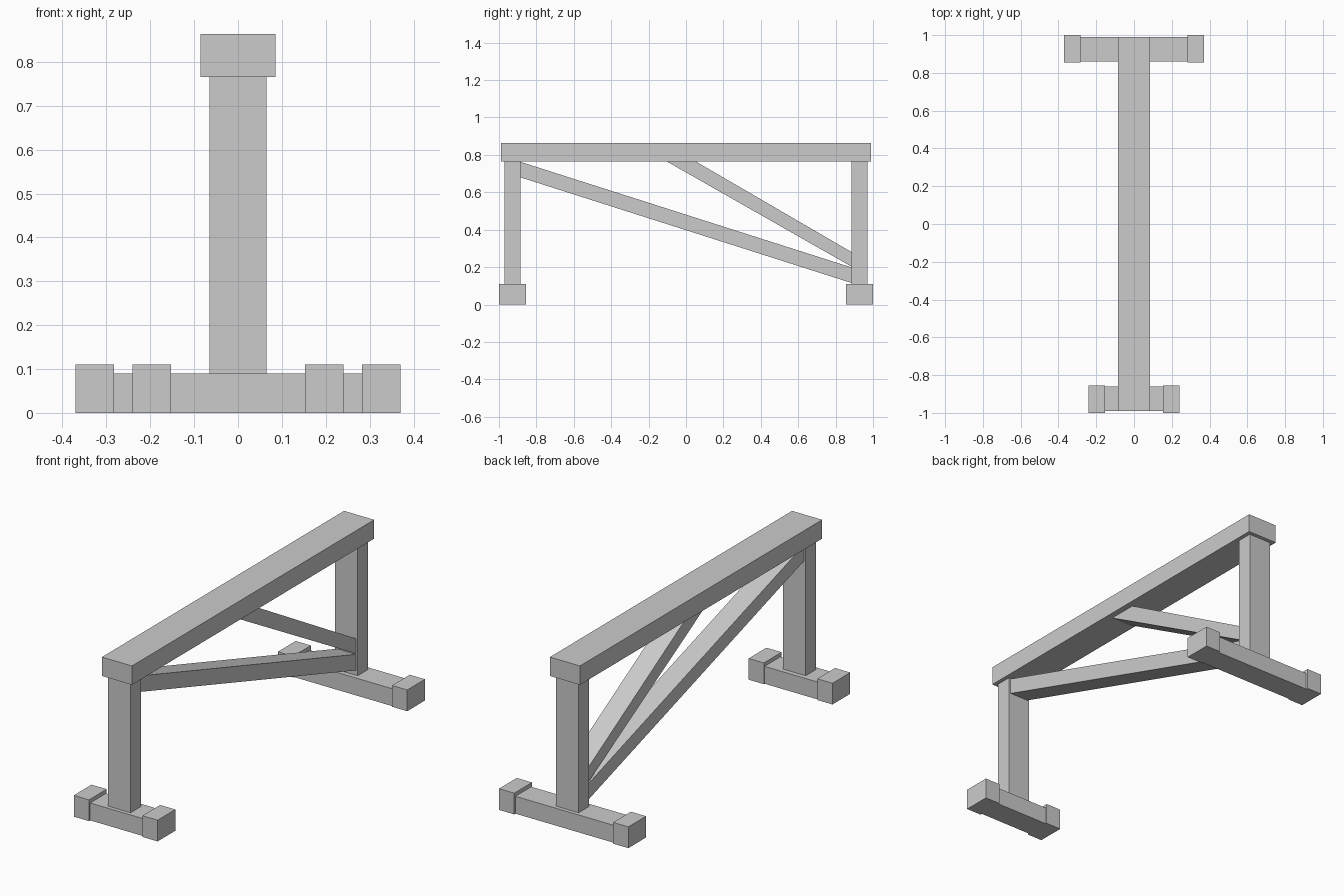
import bpy
import bmesh

default = bpy.data.objects.get("Cube")
if default:
    bpy.data.objects.remove(default, do_unlink=True)

# Single painted grey
grey = bpy.data.materials.new("plain grey")
grey.use_nodes = True
colour = (0.6, 0.6, 0.6, 1)
grey.diffuse_color = colour
grey.node_tree.nodes["Principled BSDF"].inputs["Base Color"].default_value = colour


def prism(name, profile, x0, x1):
    """Extrude a (y, z) profile along x."""
    bm = bmesh.new()
    face = bm.faces.new([bm.verts.new((x0, y, z)) for y, z in profile])
    ext = bmesh.ops.extrude_face_region(bm, geom=[face])
    moved = [v for v in ext["geom"] if isinstance(v, bmesh.types.BMVert)]
    bmesh.ops.translate(bm, verts=moved, vec=(x1 - x0, 0, 0))
    bmesh.ops.recalc_face_normals(bm, faces=bm.faces)
    mesh = bpy.data.meshes.new(name)
    bm.to_mesh(mesh)
    bm.free()
    mesh.materials.append(grey)
    obj = bpy.data.objects.new(name, mesh)
    bpy.context.collection.objects.link(obj)
    return obj


def box(name, x0, x1, y0, y1, z0, z1):
    return prism(name, [(y0, z0), (y1, z0), (y1, z1), (y0, z1)], x0, x1)


BEAM_BOTTOM, FOOT_TOP, POST_INNER = 0.765, 0.09, 0.886

# Top rail
box("top_beam", -0.086, 0.086, -0.99, 0.99, BEAM_BOTTOM, 0.863)

# Post and capped foot at each end; the back foot is wider
for end, side, half in (("front", -1, 0.24), ("back", 1, 0.37)):
    def span(a, b):
        return sorted((side * a, side * b))

    box(end + "_post", -0.065, 0.065, *span(POST_INNER, 0.97), FOOT_TOP, BEAM_BOTTOM)
    inner = half - 0.087
    box(end + "_foot", -inner, inner, *span(0.861, 0.99), 0, FOOT_TOP)
    box(end + "_foot_cap_left", inner, half, *span(0.855, 1), 0, 0.11)
    box(end + "_foot_cap_right", -half, -inner, *span(0.855, 1), 0, 0.11)

# Diagonal braces, trimmed flush to posts and rail
BRACE = 0.054
prism("long_brace", [(-POST_INNER, 0.68), (POST_INNER, 0.115),
                     (POST_INNER, 0.198), (-POST_INNER, 0.763)], -BRACE, BRACE)
prism("short_brace", [(-0.103, BEAM_BOTTOM), (POST_INNER, 0.202),
                      (POST_INNER, 0.28), (0.052, BEAM_BOTTOM)], -BRACE, BRACE)
